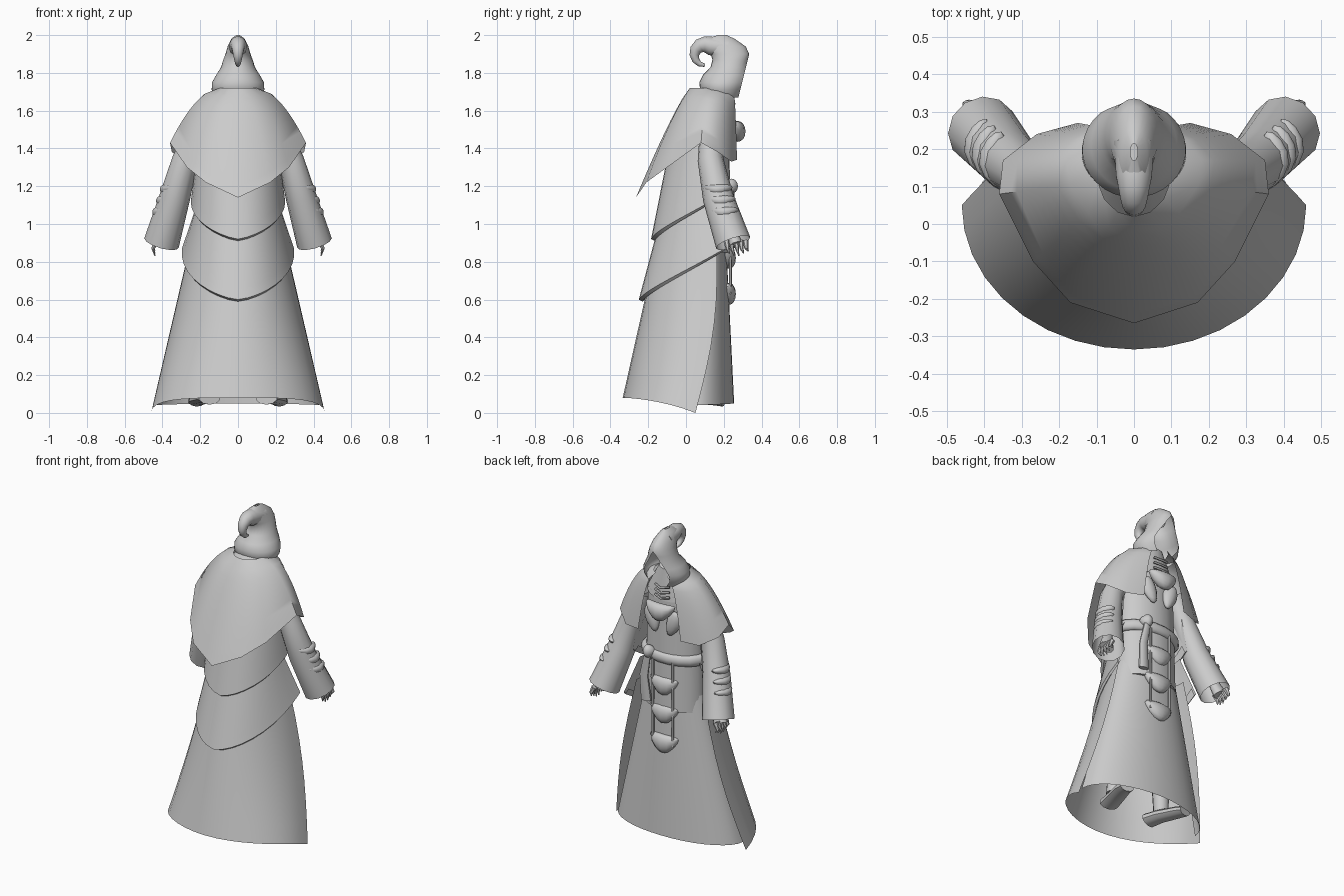
import bpy, bmesh
from math import sin, cos, pi, radians
from mathutils import Vector, Euler

default_cube = bpy.data.objects.get("Cube")
if default_cube:
    bpy.data.objects.remove(default_cube)

shade = 0.6
grey = bpy.data.materials.new("plain_grey")
grey.use_nodes = True
grey.diffuse_color = (shade, shade, shade, 1)
grey.node_tree.nodes["Principled BSDF"].inputs["Base Color"].default_value = (shade, shade, shade, 1)


def mix(start, end, amount):
    return start + (end - start) * amount


def finish(name, bm):
    """Turn a bmesh into a smooth shaded object."""
    bmesh.ops.recalc_face_normals(bm, faces=bm.faces)
    mesh = bpy.data.meshes.new(name)
    bm.to_mesh(mesh)
    bm.free()
    mesh.materials.append(grey)
    obj = bpy.data.objects.new(name, mesh)
    bpy.context.collection.objects.link(obj)
    bpy.ops.object.select_all(action="DESELECT")
    obj.select_set(True)
    bpy.context.view_layer.objects.active = obj
    bpy.ops.object.shade_smooth_by_angle(angle=radians(50))


def skin(name, rows, closed=False, caps=False):
    """Join equal rows of points with quads."""
    bm = bmesh.new()
    grid = [[bm.verts.new(point) for point in row] for row in rows]
    count = len(grid[0])
    for upper, lower in zip(grid, grid[1:]):
        for i in range(count if closed else count - 1):
            j = (i + 1) % count
            bm.faces.new((upper[i], upper[j], lower[j], lower[i]))
    if caps:
        bm.faces.new(grid[0])
        bm.faces.new(grid[-1])
    finish(name, bm)


def drape(name, top, bottom, sweep=90, power=1.4, side=-1, bow=0, rolled=False):
    """Cloth arc between two edges: z middle, z ends, y centre, x radius, y radius.
    The bow swings the side edges forward between top and bottom."""
    steps, segments = 8, 18
    edges = []
    for k in range(steps + 1):
        zm, ze, yc, rx, ry = [mix(a, b, k / steps) for a, b in zip(top, bottom)]
        swing = bow * sin(pi * k / steps)
        edges.append((zm, ze, yc + swing, rx, ry + swing))
    if rolled:
        # Tuck the hem inward and up
        for inward, lift in ((0.01, -0.01), (0.03, 0.03)):
            zm, ze, yc, rx, ry = bottom
            edges.append((zm + lift, ze + lift, yc, rx - inward, ry - 2 * inward))
    rows = []
    for z_middle, z_ends, y_centre, x_radius, y_radius in edges:
        row = []
        for i in range(segments + 1):
            t = 2 * i / segments - 1
            angle = radians(t * sweep)
            row.append((x_radius * sin(angle), y_centre + side * y_radius * cos(angle),
                        mix(z_middle, z_ends, abs(t) ** power)))
        rows.append(row)
    skin(name, rows)


def tube(name, path, start, end, sides=10, flat=1, caps=True):
    """Tube whose radius runs evenly from start to end; flat squeezes its depth."""
    points = [Vector(p) for p in path]
    last = len(points) - 1
    span = (points[last] - points[0]).normalized()
    across = Vector((0, 0, 1)) if abs(span.x) > 0.9 else Vector((1, 0, 0))
    rows = []
    for k, point in enumerate(points):
        along = points[min(k + 1, last)] - points[max(k - 1, 0)]
        u = along.cross(across).normalized()
        v = along.cross(u).normalized()
        radius = mix(start, end, k / last)
        turns = [2 * pi * i / sides for i in range(sides)]
        rows.append([point + radius * (u * cos(a) * flat + v * sin(a)) for a in turns])
    skin(name, rows, closed=True, caps=caps)


def crescent(name, centre, size, bend, turn=(0, 0, 0)):
    """Rounded plate whose ends sweep upward and backward."""
    bm = bmesh.new()
    bmesh.ops.create_uvsphere(bm, u_segments=14, v_segments=8, radius=1)
    rotation = Euler(turn).to_matrix()
    for vert in bm.verts:
        x, y, z = vert.co
        shaped = (x, y - x * x / 2, z * (1 - x * x / 3) + bend * x * x)
        vert.co = Vector(centre) + rotation @ Vector([a * b for a, b in zip(shaped, size)])
    finish(name, bm)


# Robe: long back coat, front panel and two layered tiers with rolled hems
drape("back_coat", (0.95, 0.95, 0.16, 0.24, 0.3), (0.08, 0, 0.05, 0.46, 0.385), power=3, bow=0.045)
drape("front_panel", (0.95, 0.95, 0.1, 0.2, 0.11), (0.05, 0.04, 0.04, 0.43, 0.215), side=1)
drape("lower_tier", (1.05, 1.1, 0.13, 0.22, 0.26), (0.6, 0.87, 0.17, 0.298, 0.42),
      sweep=95, power=1.5, rolled=True)
drape("upper_tier", (1.5, 1.5, 0.13, 0.2, 0.2), (0.92, 1.15, 0.13, 0.25, 0.315),
      sweep=100, rolled=True)
tube("torso", [(0, 0.1, 0.85), (0, 0.1, 1.58)], 0.2, 0.18, sides=20, flat=0.7)
tube("neck", [(0, 0.11, 1.58), (0, 0.16, 1.75)], 0.18, 0.07, sides=20, flat=0.7)

# Shoulder cape: falls straight at the back and rounds out over the shoulders
half_hem = [(0, -0.265, 1.14), (0.17, -0.21, 1.22), (0.27, -0.1, 1.3), (0.36, 0.08, 1.43),
            (0.35, 0.17, 1.38), (0.26, 0.24, 1.33), (0.15, 0.27, 1.34)]
hem = [(-x, y, z) for x, y, z in half_hem[:0:-1]] + half_hem
cape, steps = [], 10
for k in range(steps + 1):
    drop = k / steps
    row = []
    for i, (x, y, z) in enumerate(hem, start=-6):
        angle = radians(i * 26)
        spread = drop ** max(0.48, 0.85 - abs(i) / 10)
        row.append((mix(0.1 * sin(angle), x, spread),
                    mix(0.14 - 0.12 * cos(angle), y, spread), mix(1.72, z, drop)))
    cape.append(row)
skin("shoulder_cape", cape)

# Hood: rings of height, back and half width, with a face opening below the brow
hood, segments, brow = [], 24, 1.9
for z, back, width in [(1.67, 0.1, 0.115), (1.71, 0.075, 0.14), (1.75, 0.07, 0.138),
                       (1.79, 0.09, 0.115), (1.83, 0.13, 0.09), (1.87, 0.14, 0.078),
                       (brow, 0.13, 0.066), (1.94, 0.1, 0.055), (1.98, 0.1, 0.036), (2, 0.17, 0.01)]:
    front = 0.335 - 0.25 * max(0, brow - z) - 12 * max(0, z - brow) ** 2
    opening = 40 * max(0, 1 - ((z - 1.75) / 0.15) ** 2)
    # The ring is deepened so the cut edges still reach the front
    depth = (front - back) / (1 + cos(radians(opening)))
    angles = [radians(mix(opening - 180, 180 - opening, i / segments)) for i in range(segments + 1)]
    hood.append([(width * sin(a), back + depth - depth * cos(a), z) for a in angles])
skin("hood", hood)
curl = [radians(angle) for angle in range(60, 271, 30)]
tube("hood_curl", [(0, 0.22, 1.93)] + [(0, 0.1 + cos(a) / 18, 1.895 + sin(a) / 18) for a in curl],
     0.055, 0.008, sides=14)

# Parts on both sides
for side, label in ((1, "left_"), (-1, "right_")):
    # Sleeve widening to the open cuff, with plates on the forearm
    tube(label + "sleeve", [(side * 0.2, 0.13, 1.52), (side * 0.28, 0.13, 1.34),
                            (side * 0.335, 0.17, 1.14), (side * 0.405, 0.25, 0.9)],
         0.055, 0.095, sides=12, caps=False)
    for k in range(3):
        crescent(label + "forearm_plate", (side * (0.375 + k / 50), 0.165 + k / 60, 1.18 - k * 0.06),
                 (0.08, 0.04, 0.032), 0.7, (0.25, 0, -side * radians(98)))
    # Hand with clawed fingers
    tube(label + "palm", [(side * 0.39, 0.23, 1), (side * 0.43, 0.265, 0.89)], 0.03, 0.045, flat=0.8)
    for k in range(5):
        y = 0.215 + k / 40
        tip = 0.825 + abs(k - 1.5) / 80
        tube(label + "finger", [(side * 0.43, y, 0.91), (side * 0.45, y + 0.005, 0.87),
                                (side * 0.44, y + 0.015, tip)], 0.017, 0.003, sides=6)
    # Leg and shoe, toes turned out
    tube(label + "leg", [(side * 0.13, 0.07, 0.7), (side * 0.18, 0.03, 0.1)], 0.07, 0.045)
    tube(label + "shoe", [(side * 0.15, -0.05, 0.08), (side * 0.17, 0.03, 0.08),
                          (side * 0.21, 0.15, 0.07), (side * 0.22, 0.2, 0.06)], 0.06, 0.045, flat=0.6)
    # Chest lapel and the cord beside the hanging plates
    crescent(label + "lapel", (side * 0.075, 0.24, 1.42), (0.05, 0.025, 0.085), 0.2, (0, side / 3, 0))
    tube(label + "cord", [(side * 0.07, 0.235, 1.18), (side * 0.07, 0.235, 0.63)], 0.008, 0.008, sides=6)

# Chest ornament and collar laces
crescent("chest_plate", (0, 0.275, 1.49), (0.1, 0.04, 0.055), 0.8)
for k in range(3):
    z = 1.58 + k / 30
    tube("collar_lace", [(-0.05, 0.24, z), (0, 0.255, z - 0.01), (0.05, 0.24, z)], 0.008, 0.008, sides=6)

# Belt with knot and sash, and the plates hanging below it
arc = [radians(angle) for angle in range(-90, 91, 20)]
tube("belt", [(0.2 * sin(a), 0.1 + 0.13 * cos(a), 1.18) for a in arc], 0.035, 0.035, flat=0.7)
crescent("belt_knot", (0.1, 0.24, 1.2), (0.04, 0.035, 0.04), 0)
tube("sash", [(0.1, 0.245, 1.19), (0.13, 0.24, 1.04), (0.12, 0.23, 0.88)], 0.022, 0.036, flat=0.5)
for z in (1, 0.82, 0.63):
    crescent("hanging_plate", (0, 0.23, z), (0.1, 0.034, 0.058), 0.7)
